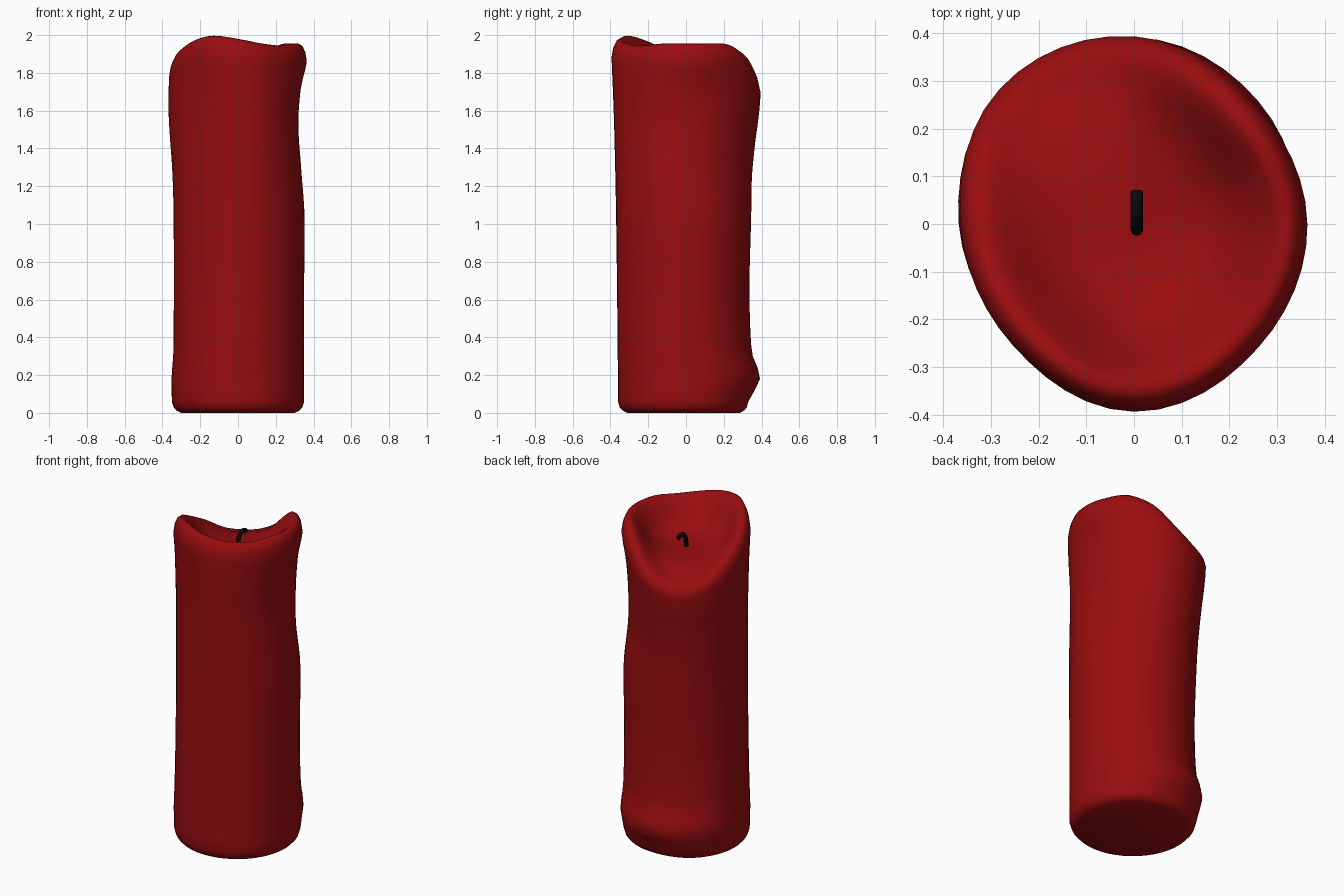
import bpy
import bmesh
import math

cube = bpy.data.objects.get("Cube")
if cube:
    bpy.data.objects.remove(cube, do_unlink=True)


def make_material(name, colour):
    mat = bpy.data.materials.new(name)
    mat.use_nodes = True
    mat.diffuse_color = colour
    bsdf = next(n for n in mat.node_tree.nodes if n.type == 'BSDF_PRINCIPLED')
    bsdf.inputs["Base Color"].default_value = colour
    bsdf.inputs["Roughness"].default_value = 0.6
    return mat


red_wax = make_material("red wax", (0.32, 0.004, 0.005, 1))
black_wick = make_material("black wick", (0.003, 0.003, 0.004, 1))


def catmull(a, b, c, d, t):
    return b + 0.5 * t * (c - a + t * (2*a - 5*b + 4*c - d + t * (3*(b - c) + d - a)))


def around(values, angle):
    """Smooth value at an angle, from values spaced evenly round a circle."""
    n = len(values)
    pos = angle / math.tau * n
    i = math.floor(pos)
    return catmull(*(values[(i + k) % n] for k in (-1, 0, 1, 2)), pos - i)


# Sagging wax: level -> radius in thousandths, every eighth of a turn from +x
SECTIONS = {
    0.06: (350, 345, 330, 345, 350, 355, 360, 360),
    0.18: (350, 367, 392, 380, 352, 358, 360, 360),
    0.32: (350, 348, 348, 347, 342, 354, 362, 360),
    0.65: (350, 341, 336, 336, 340, 348, 365, 360),
    1.05: (352, 345, 345, 348, 341, 346, 370, 362),
    1.30: (334, 322, 350, 362, 348, 346, 375, 358),
    1.55: (318, 325, 366, 378, 362, 345, 381, 356),
    1.75: (332, 338, 384, 394, 368, 350, 388, 364),
    1.90: (364, 359, 394, 400, 364, 360, 394, 368),
}
# Height of the rim every sixteenth of a turn, with a melted spill at the back
RIM = (1.955, 1.955, 1.95, 1.89, 1.77, 1.71, 1.72, 1.8,
       1.87, 1.93, 1.975, 1.997, 1.98, 1.955, 1.945, 1.955)
FLOOR = 1.765
SAG_START = 1.2
SIDES = 48
LEVELS = list(SECTIONS)


def wall_radius(level, angle):
    level = min(max(level, LEVELS[0]), LEVELS[-1])
    i = max(k for k in range(len(LEVELS) - 1) if LEVELS[k] <= level)
    t = (level - LEVELS[i]) / (LEVELS[i + 1] - LEVELS[i])
    pick = [min(max(i + k, 0), len(LEVELS) - 1) for k in (-1, 0, 1, 2)]
    return catmull(*(around(SECTIONS[LEVELS[k]], angle) for k in pick), t) / 1000


def wall_height(level, angle):
    if level <= SAG_START:
        return level
    return SAG_START + (level - SAG_START) * (around(RIM, angle) - SAG_START) / (2 - SAG_START)


# Rings from the base up the wall and over the rim: level, radius factor
wall = [(0, 0.86), (0.012, 0.93), (0.03, 0.975)]
wall += [(0.06 + 0.06 * k, 1) for k in range(31)]
wall += [(1.9, 1), (1.95, 0.98), (1.985, 0.94), (2, 0.88)]
# Rings down into the bowl: radius factor, share of the drop to the floor
bowl = [(0.81, 0.09), (0.74, 0.25), (0.66, 0.47), (0.57, 0.68),
        (0.46, 0.84), (0.33, 0.94), (0.17, 0.99)]

bm = bmesh.new()
angles = [math.tau * k / SIDES for k in range(SIDES)]
rings = []


def add_ring(radius_at, height_at):
    rings.append([bm.verts.new((radius_at(a) * math.cos(a), radius_at(a) * math.sin(a),
                                height_at(a))) for a in angles])


for level, factor in wall:
    add_ring(lambda a: factor * wall_radius(level, a), lambda a: wall_height(level, a))
for factor, drop in bowl:
    add_ring(lambda a: factor * wall_radius(2, a),
             lambda a: around(RIM, a) + (FLOOR - around(RIM, a)) * drop)

for low, high in zip(rings, rings[1:]):
    for k in range(SIDES):
        j = (k + 1) % SIDES
        bm.faces.new((low[k], low[j], high[j], high[k]))
bm.faces.new(rings[0][::-1])
centre = bm.verts.new((0, 0, FLOOR))
for k in range(SIDES):
    bm.faces.new((rings[-1][k], rings[-1][(k + 1) % SIDES], centre))

mesh = bpy.data.meshes.new("candle_body")
bm.to_mesh(mesh)
bm.free()
body = bpy.data.objects.new("candle_body", mesh)
bpy.context.collection.objects.link(body)
mesh.materials.append(red_wax)
mesh.shade_smooth()

# Burnt wick, curling over toward the back
curve = bpy.data.curves.new("wick", 'CURVE')
curve.dimensions = '3D'
curve.bevel_depth = 0.013
curve.bevel_resolution = 2
curve.use_fill_caps = True
curve.resolution_u = 6
path = [(-0.012, 1.73), (-0.009, 1.79), (0.008, 1.838), (0.036, 1.852), (0.068, 1.842)]
spline = curve.splines.new('BEZIER')
spline.bezier_points.add(len(path) - 1)
for point, (y, z) in zip(spline.bezier_points, path):
    point.co = (0.006, y, z)
    point.handle_left_type = point.handle_right_type = 'AUTO'
wick = bpy.data.objects.new("wick", curve)
bpy.context.collection.objects.link(wick)
curve.materials.append(black_wick)
